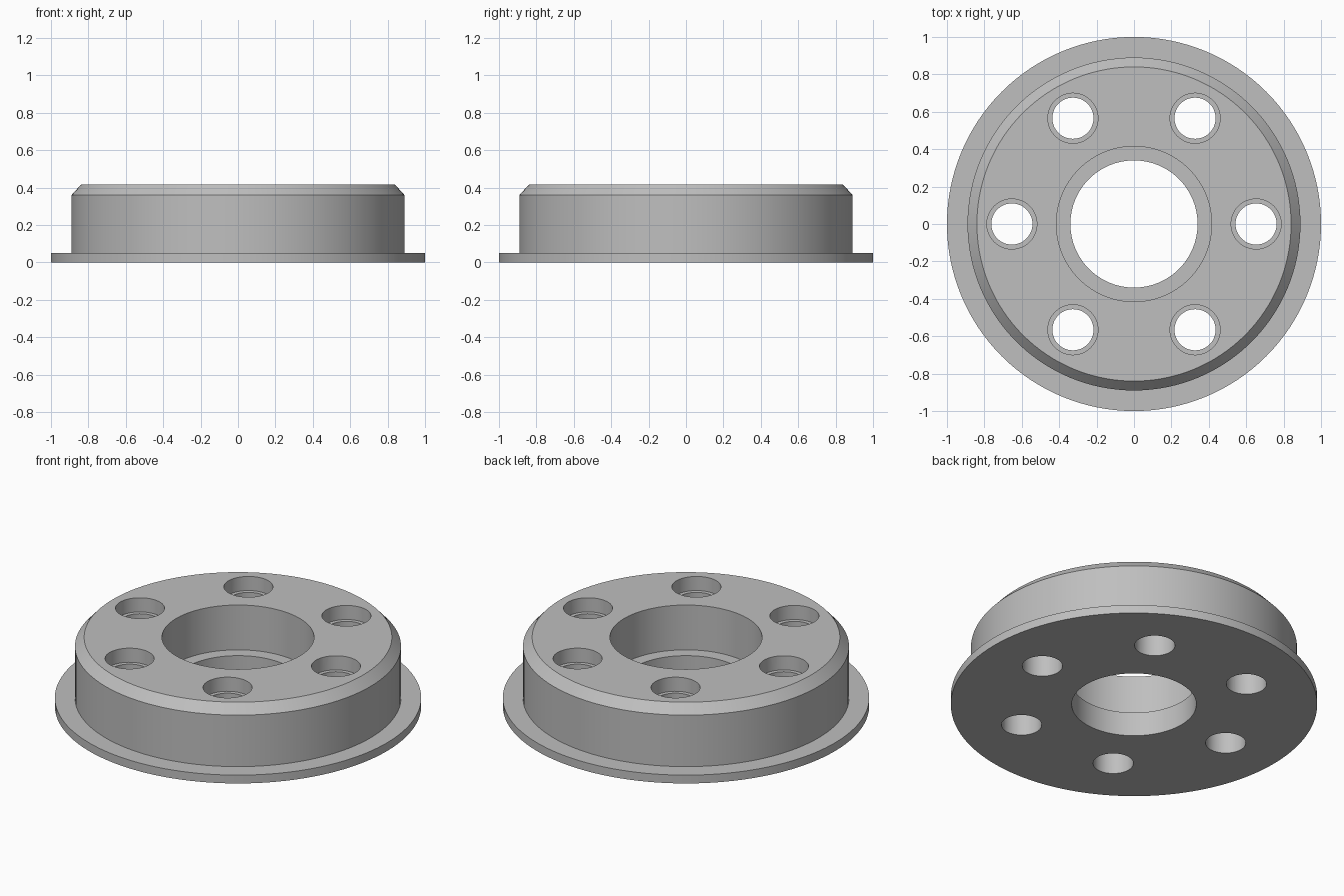
import bpy
import bmesh
import math
from mathutils import Matrix, Vector

cube = bpy.data.objects.get("Cube")
if cube:
    bpy.data.objects.remove(cube, do_unlink=True)

# Single metal colour
metal = bpy.data.materials.new("grey_metal")
metal.use_nodes = True
GREY = (0.52, 0.52, 0.52, 1)
metal.diffuse_color = GREY
metal.node_tree.nodes["Principled BSDF"].inputs["Base Color"].default_value = GREY


def revolve(bm, profile, segments, centre=(0, 0), closed=True):
    """Spin an (r, z) profile around a vertical axis through centre."""
    shift = Vector((*centre, 0))
    verts = [bm.verts.new(Vector((r, 0, z)) + shift) for r, z in profile]
    edges = [bm.edges.new(pair) for pair in zip(verts, verts[1:])]
    if closed:
        edges.append(bm.edges.new((verts[-1], verts[0])))
    result = bmesh.ops.spin(bm, geom=verts + edges, cent=shift, axis=(0, 0, 1),
                            angle=math.tau, steps=segments, use_duplicate=False)
    bmesh.ops.remove_doubles(bm, verts=bm.verts, dist=1e-5)


def make_object(name, bm):
    bmesh.ops.recalc_face_normals(bm, faces=bm.faces)
    mesh = bpy.data.meshes.new(name)
    bm.to_mesh(mesh)
    bm.free()
    mesh.materials.append(metal)
    obj = bpy.data.objects.new(name, mesh)
    bpy.context.collection.objects.link(obj)
    return obj


# Flanged hub with chamfered rim and stepped centre bore
TOP = 0.415
bm = bmesh.new()
revolve(bm, [(0.34, 0), (1, 0), (1, 0.05), (0.89, 0.05), (0.89, 0.36),
             (0.84, TOP), (0.415, TOP), (0.415, 0.145), (0.34, 0.145)], 128)
hub = make_object("flanged_hub", bm)

# Six counterbored bolt holes
bm = bmesh.new()
for i in range(6):
    angle = i * math.tau / 6
    centre = (0.653 * math.cos(angle), 0.653 * math.sin(angle))
    revolve(bm, [(0, -0.1), (0.11, -0.1), (0.11, TOP - 0.085),
                 (0.134, TOP - 0.085), (0.134, TOP + 0.1), (0, TOP + 0.1)],
            48, centre, closed=False)
cutter = make_object("bolt_hole_cutter", bm)
cutter.hide_render = True

cut = hub.modifiers.new("bolt_holes", "BOOLEAN")
cut.operation = "DIFFERENCE"
cut.solver = "EXACT"
cut.object = cutter

# Bake the holes into the hub and drop the cutter
bpy.context.view_layer.update()
evaluated = hub.evaluated_get(bpy.context.evaluated_depsgraph_get())
finished = bpy.data.meshes.new_from_object(evaluated)
hub.modifiers.clear()
hub.data = finished
bpy.data.objects.remove(cutter, do_unlink=True)

# Smooth round walls, crisp rims
bpy.ops.object.select_all(action="DESELECT")
hub.select_set(True)
bpy.context.view_layer.objects.active = hub
bpy.ops.object.shade_smooth_by_angle(angle=math.radians(30))
